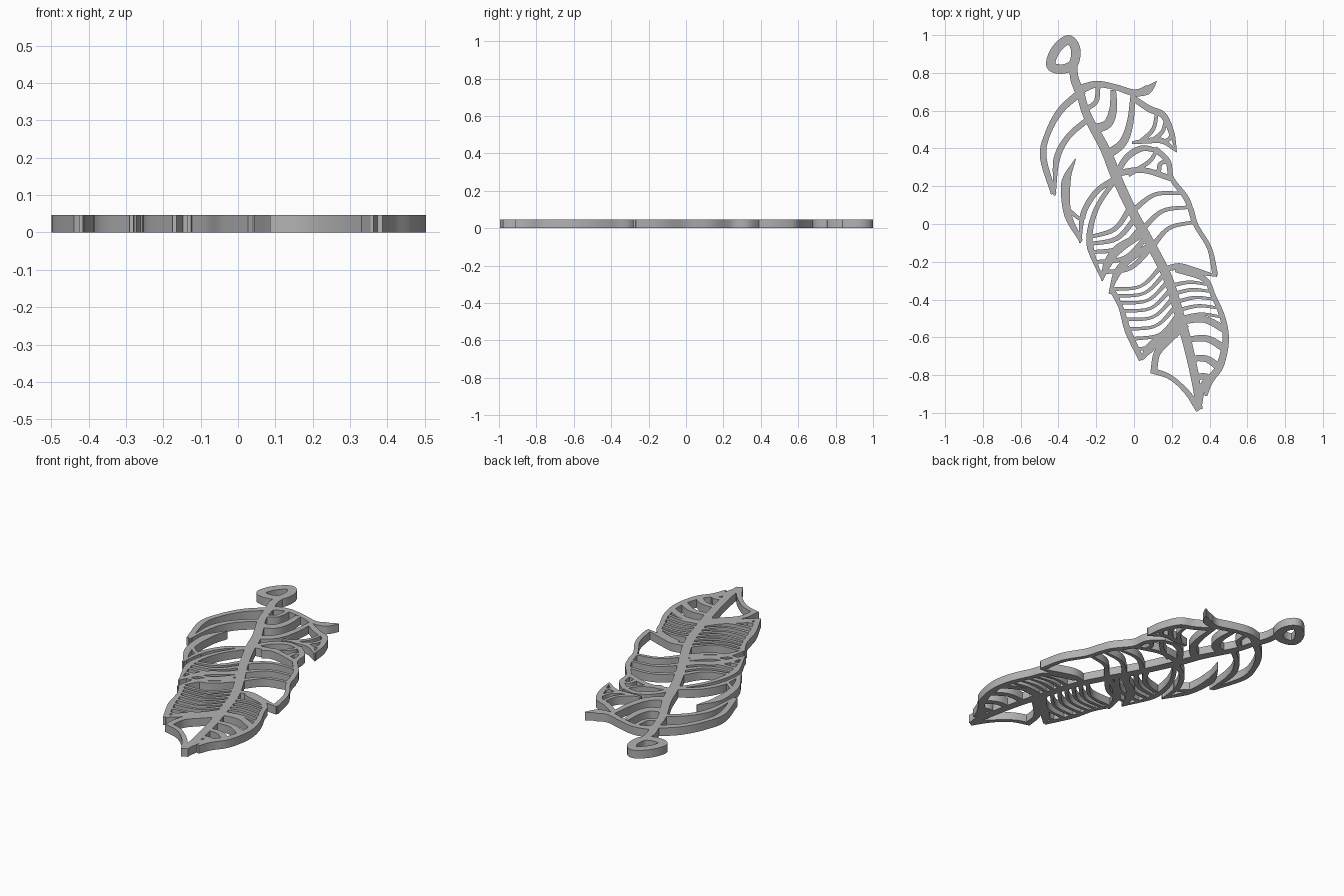
import bpy
import bmesh
from mathutils import Vector

THICKNESS = .047

if "Cube" in bpy.data.objects:
    bpy.data.objects.remove(bpy.data.objects["Cube"], do_unlink=True)

metal = bpy.data.materials.new("plain grey")
metal.use_nodes = True
grey = (.45, .45, .45, 1)
metal.diffuse_color = grey
metal.node_tree.nodes["Principled BSDF"].inputs["Base Color"].default_value = grey


def smooth_path(points, closed=False, steps=6):
    """Catmull-Rom samples through a few flat points."""
    pts = [Vector(p) for p in points]
    count = len(pts)
    path = []
    for i in range(count if closed else count - 1):
        if closed:
            a, b, c, d = (pts[(i + k - 1) % count] for k in range(4))
        else:
            b, c = pts[i], pts[i + 1]
            a = pts[i - 1] if i else b + (b - c)
            d = pts[i + 2] if i + 2 < count else c + (c - b)
        for s in range(steps):
            t = s / steps
            path.append(.5 * (2 * b + (c - a) * t + (2 * a - 5 * b + 4 * c - d) * t ** 2
                              + (3 * b - a - 3 * c + d) * t ** 3))
    if not closed:
        path.append(pts[-1])
    return path


def along(path, fraction):
    """Point at a fraction of the way through a sampled path."""
    place = max(0, min(fraction, .9999)) * (len(path) - 1)
    i = int(place)
    return path[i].lerp(path[i + 1], place - i)


def ribbon(name, points, widths, closed=False):
    """Flat extruded strip whose width varies evenly along its path."""
    path = smooth_path(points, closed)
    n = len(path)
    bm = bmesh.new()
    rings = []
    for i, p in enumerate(path):
        if closed:
            direction = path[(i + 1) % n] - path[i - 1]
        else:
            direction = path[min(i + 1, n - 1)] - path[max(i - 1, 0)]
        side = Vector((-direction.y, direction.x)).normalized()
        place = i / (n - 1) * (len(widths) - 1)
        k = min(int(place), len(widths) - 2) if len(widths) > 1 else 0
        width = widths[k] + (widths[min(k + 1, len(widths) - 1)] - widths[k]) * (place - k)
        left, right = p + side * width / 2, p - side * width / 2
        rings.append([bm.verts.new((q.x, q.y, z)) for q, z in
                      ((left, 0), (right, 0), (right, THICKNESS), (left, THICKNESS))])
    for i in range(n if closed else n - 1):
        a, b = rings[i], rings[(i + 1) % n]
        for k in range(4):
            bm.faces.new((a[k], a[(k + 1) % 4], b[(k + 1) % 4], b[k]))
    if not closed:
        bm.faces.new(rings[0])
        bm.faces.new(rings[-1][::-1])
    bmesh.ops.recalc_face_normals(bm, faces=bm.faces)
    mesh = bpy.data.meshes.new(name)
    bm.to_mesh(mesh)
    bm.free()
    mesh.materials.append(metal)
    obj = bpy.data.objects.new(name, mesh)
    bpy.context.collection.objects.link(obj)
    parts.append(obj)
    return path


def fan(name, root, root_span, edge, edge_span, count, bow, widths):
    """Row of bowed barbs running from a root path to an edge path."""
    for i in range(count):
        t = i / max(count - 1, 1)
        start = along(root, root_span[0] + (root_span[1] - root_span[0]) * t)
        end = along(edge, edge_span[0] + (edge_span[1] - edge_span[0]) * t)
        run = end - start
        middle = (start + end) / 2 + Vector((-run.y, run.x)) * bow
        ribbon(f"{name}_{i + 1}", [start, middle, end], widths)


parts = []

# Hanging ring, stem and central quill
ribbon("hanging_ring", [(-.35, .975), (-.31, .93), (-.32, .85), (-.38, .82),
                        (-.44, .84), (-.415, .92)], [.05], closed=True)
ribbon("ring_stem", [(-.32, .84), (-.315, .77), (-.28, .68)], [.04, .05])
quill = ribbon("quill", [(-.29, .72), (-.25, .58), (-.15, .39), (-.09, .24), (0, .05), (.095, -.12),
                         (.18, -.29), (.24, -.48), (.29, -.66), (.33, -.85), (.345, -.98)],
               [.04, .045, .055, .05, .05, .05, .05, .045, .035])

# Upper right vane with its flicked tip
crest = ribbon("right_crest", [(-.29, .71), (-.2, .74), (-.1, .725), (0, .695), (.07, .71), (.12, .755)],
               [.05, .035, .03, .035, .05, .005])
ribbon("crest_barb_small", [(-.25, .61), (-.2, .65), (-.19, .73)], [.025])
ribbon("crest_barb_middle", [(-.22, .5), (-.14, .53), (-.11, .61), (-.11, .71)], [.05, .045, .03])
ribbon("crest_barb_large", [(-.15, .36), (-.06, .43), (-.02, .54), (-.005, .69)], [.05, .04, .025])
shoulder = ribbon("right_shoulder_edge", [(-.01, .67), (.08, .61), (.155, .575), (.2, .48), (.225, .38)],
                  [.03, .035, .035, .03, .005])
notch = ribbon("right_shoulder_base", [(-.01, .43), (.07, .44), (.15, .44), (.225, .385)],
               [.015, .03, .03, .01])
fan("right_shoulder_barb", notch, (.2, .72), shoulder, (.38, .75), 3, -.14, [.025, .018])

# Middle right vane
ribbon("right_middle_upper", [(-.1, .25), (-.04, .35), (.04, .4), (.12, .39)], [.03, .035, .025])
middle_edge = ribbon("right_middle_edge", [(.11, .4), (.18, .33), (.2, .24), (.28, .13), (.32, 0)],
                     [.03, .03, .025, .03, .025])
ribbon("right_middle_shelf", [(-.08, .27), (.05, .285), (.2, .24)], [.035, .03, .03])
ribbon("right_middle_rib", [(-.03, .26), (.08, .33), (.12, .39)], [.025, .02])
ribbon("right_middle_spur", [(.13, .27), (.14, .32), (.18, .33)], [.025, .02])
fan("right_middle_barb", quill, (.39, .5), middle_edge, (.68, .98), 3, .15, [.03, .022, .018])

# Long open window on the right
ribbon("right_window_edge", [(.3, .08), (.33, -.01), (.4, -.13), (.43, -.27)], [.03, .025, .025, .03])
ribbon("right_window_base", [(.16, -.24), (.24, -.225), (.33, -.25), (.44, -.275)], [.03, .035, .035, .01])

# Lower right vane
lower_edge = ribbon("right_lower_edge", [(.22, -.24), (.37, -.29), (.42, -.38), (.47, -.5), (.485, -.62),
                                        (.455, -.75), (.4, -.83), (.38, -.91)],
                    [.03, .03, .025, .03, .035, .04, .04, .015])
fan("right_thin_barb", quill, (.62, .71), lower_edge, (.2, .42), 5, .08, [.022, .014])
fan("right_broad_barb", quill, (.72, .88), lower_edge, (.5, .84), 4, .14, [.03, .04])
ribbon("right_tip_barb", [(.34, -.96), (.36, -.87), (.4, -.8)], [.04, .03])

# Upper left crescent
ribbon("left_crescent_outer", [(-.28, .7), (-.39, .6), (-.46, .47), (-.48, .35), (-.425, .16)],
       [.04, .035, .03, .035, .03])
ribbon("left_crescent_inner", [(-.25, .55), (-.35, .46), (-.41, .34), (-.42, .15)], [.03, .03, .035, .01])

# Second left tuft
ribbon("left_tuft_outer", [(-.31, .345), (-.36, .22), (-.35, .05), (-.28, -.09)], [.005, .05, .04, .02])
ribbon("left_tuft_inner", [(-.1, .24), (-.2, .17), (-.27, .05), (-.285, -.1)], [.03, .03, .03, .01])
ribbon("left_tuft_link", [(-.34, .07), (-.29, .03), (-.26, .04)], [.02])

# Third left tuft
tuft = ribbon("left_third_edge", [(-.11, .22), (-.19, .1), (-.23, -.02), (-.23, -.13), (-.17, -.29)],
              [.025, .025, .03, .035, .01])
fan("left_third_barb", quill, (.38, .5), tuft, (.62, .95), 5, .16, [.03, .02])

# Fourth left tuft
ribbon("left_fourth_edge", [(.05, -.05), (-.08, -.13), (-.14, -.21), (-.17, -.3)], [.03, .05, .045, .01])
ribbon("left_fourth_tip", [(.09, -.11), (-.03, -.19), (-.09, -.26), (-.13, -.37)], [.03, .04, .04, .01])

# Lower left vane with a row of fine barbs
comb = ribbon("left_lower_edge", [(-.12, -.34), (-.07, -.44), (-.03, -.57), (.04, -.72)],
              [.03, .025, .035, .03])
fan("left_lower_barb", quill, (.56, .72), comb, (.02, .88), 8, .17, [.025, .016, .02])
ribbon("left_lower_base", [(.26, -.5), (.15, -.59), (.08, -.66), (.04, -.72)], [.035, .04, .05, .01])

# Left tip frame
ribbon("left_tip_barb", [(.28, -.53), (.17, -.62), (.12, -.69), (.105, -.78)], [.035, .05, .035, .035])
ribbon("left_tip_edge", [(.09, -.775), (.19, -.81), (.28, -.89), (.345, -.985)], [.03, .025, .035])

# Rounded walls shade softly while the cut edges stay crisp
bpy.ops.object.select_all(action="DESELECT")
for part in parts:
    part.select_set(True)
bpy.context.view_layer.objects.active = parts[0]
bpy.ops.object.shade_smooth_by_angle()
